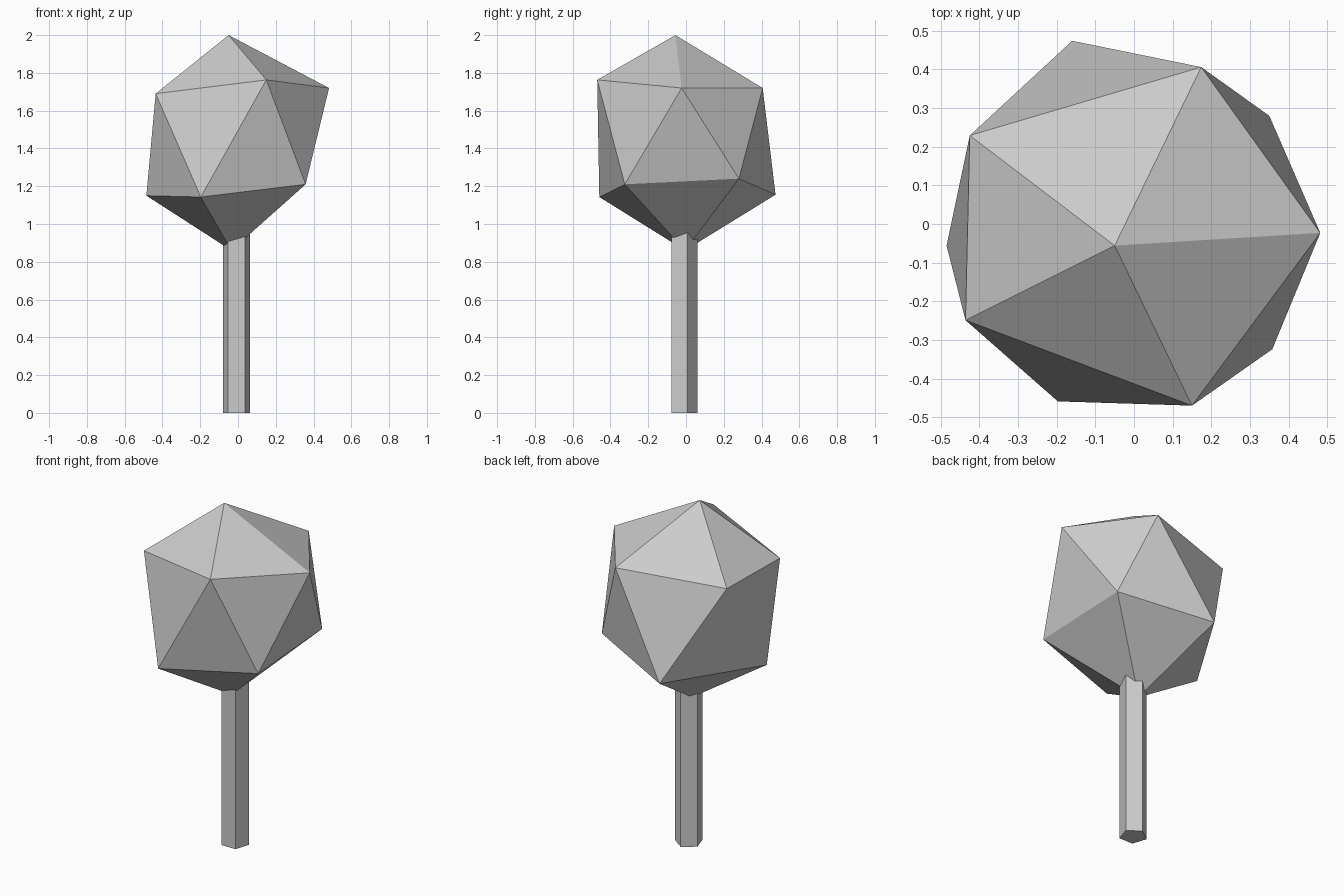
import bpy, bmesh, math

if "Cube" in bpy.data.objects:
    bpy.data.objects.remove(bpy.data.objects["Cube"])


def make_object(name, verts, faces):
    mesh = bpy.data.meshes.new(name)
    mesh.from_pydata(verts, [], faces)
    bm = bmesh.new()
    bm.from_mesh(mesh)
    bmesh.ops.recalc_face_normals(bm, faces=bm.faces)
    bm.to_mesh(mesh)
    bm.free()
    obj = bpy.data.objects.new(name, mesh)
    bpy.context.collection.objects.link(obj)
    return obj


# Foliage: an irregular icosahedron, two staggered rings and two tips
top, bottom = (-0.05, -0.056, 2.0), (-0.035, -0.005, 0.86)
upper = [(0.482, -0.023, 1.72), (0.174, 0.406, 1.72), (-0.425, 0.229, 1.69),
         (-0.436, -0.249, 1.69), (0.15, -0.47, 1.763)]
lower = [(0.35, 0.28, 1.24), (-0.16, 0.474, 1.155), (-0.485, -0.056, 1.15),
         (-0.197, -0.459, 1.143), (0.358, -0.324, 1.21)]
faces = []
for i in range(5):
    j = (i + 1) % 5
    faces += [(10, i, j), (i, 5 + i, j), (j, 5 + i, 5 + j), (11, 5 + j, 5 + i)]
make_object("foliage", upper + lower + [top, bottom], faces)

# Trunk: five-sided prism reaching into the foliage
r, cx, cy = 0.076, -0.008, -0.015
ring = [(cx + r * math.cos(math.pi / 2 + k * math.tau / 5),
         cy + r * math.sin(math.pi / 2 + k * math.tau / 5)) for k in range(5)]
verts = [(x, y, z) for z in (0, 1.0) for x, y in ring]
sides = [(k, (k + 1) % 5, 5 + (k + 1) % 5, 5 + k) for k in range(5)]
make_object("trunk", verts, sides + [tuple(range(5)), tuple(range(5, 10))])
